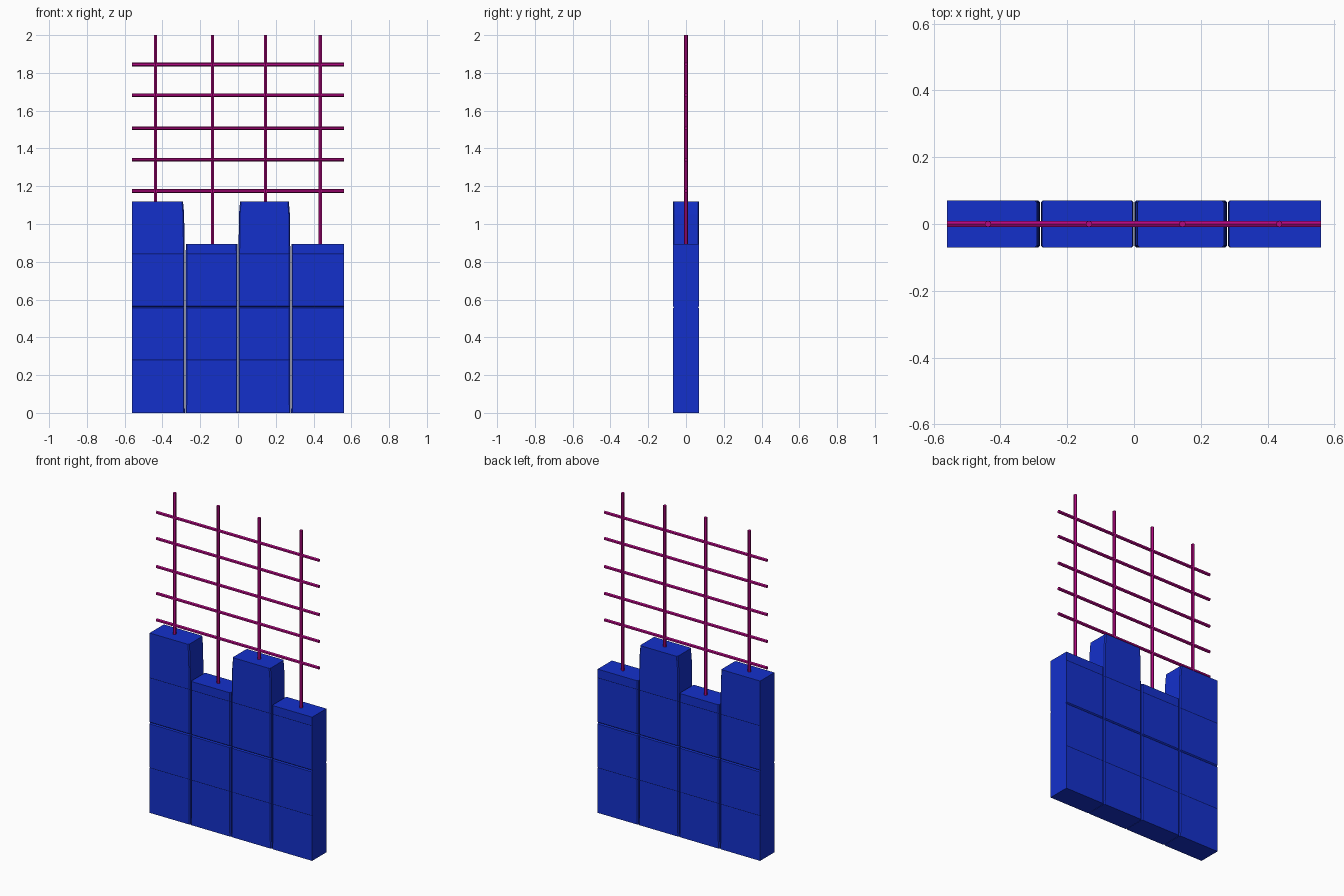
import bpy, bmesh, math
from mathutils import Vector

if "Cube" in bpy.data.objects:
    bpy.data.objects.remove(bpy.data.objects["Cube"])


def material(name, rgb):
    m = bpy.data.materials.new(name)
    m.diffuse_color = (*rgb, 1)
    m.use_nodes = True
    m.node_tree.nodes["Principled BSDF"].inputs["Base Color"].default_value = m.diffuse_color
    return m


BLUE = material("blue", (0.007, 0.03, 0.6))
MAGENTA = material("magenta", (0.45, 0.002, 0.22))
W, DEPTH = 0.28, 0.07


def column(name, index, height):
    """Stacked wall column: chamfered inner corners, shallow joint grooves."""
    x0, x1 = -0.56 + index * W, -0.56 + (index + 1) * W
    left, right = index > 0, index < 3
    # height, side inset, front/back inset
    levels = [(0, 0.001, 0), (0.05, 0.003, 0), (0.277, 0.003, 0),
              (0.28, 0.003, 0.0015), (0.283, 0.003, 0), (0.554, 0.003, 0),
              (0.56, 0.003, 0.006), (0.566, 0.003, 0), (0.837, 0.003, 0),
              (0.84, 0.003, 0.0015), (0.843, 0.003, 0)]
    levels += [(1.05, 0.005, 0), (height, 0.011, 0)] if height > 1 else [(height, 0.004, 0)]
    bm = bmesh.new()
    rings = []
    for z, sx, sy in levels:
        a = x0 + (sx if left else 0)
        b = x1 - (sx if right else 0)
        y = DEPTH - sy
        cl, cr = (0.006 if left else 0), (0.006 if right else 0)
        pts = [(a + cl, -y), (b - cr, -y)]
        pts += [(b, -y + cr), (b, y - cr)] if right else []
        pts += [(b - cr, y), (a + cl, y)]
        pts += [(a, y - cl), (a, -y + cl)] if left else []
        rings.append([bm.verts.new((px, py, z)) for px, py in pts])
    n = len(rings[0])
    for lo, hi in zip(rings, rings[1:]):
        for i in range(n):
            j = (i + 1) % n
            bm.faces.new((lo[i], lo[j], hi[j], hi[i]))
    bm.faces.new(rings[0][::-1])
    bm.faces.new(rings[-1])
    me = bpy.data.meshes.new(name)
    bm.to_mesh(me)
    bm.free()
    me.materials.append(BLUE)
    bpy.context.collection.objects.link(bpy.data.objects.new(name, me))


def bar(name, start, end, radius=0.01):
    """Six-sided rod between two points."""
    p, q = Vector(start), Vector(end)
    d = q - p
    bpy.ops.mesh.primitive_cylinder_add(
        vertices=6, radius=radius, depth=d.length, location=(p + q) / 2,
        rotation=d.to_track_quat('Z', 'Y').to_euler())
    ob = bpy.context.object
    ob.name = name
    ob.data.materials.append(MAGENTA)


# Alternating tall and short wall columns
for i, h in enumerate((1.12, 0.895, 1.12, 0.895)):
    column(f"wall_column_{i + 1}", i, h)

# Upright bars standing on the columns
for i, (x, z) in enumerate(((-0.437, 1.11), (-0.135, 0.885), (0.145, 1.11), (0.435, 0.885))):
    bar(f"upright_bar_{i + 1}", (x, 0, z), (x, 0, 2))

# Horizontal bars
for i, z in enumerate((1.175, 1.34, 1.507, 1.682, 1.845)):
    bar(f"cross_bar_{i + 1}", (-0.56, 0, z), (0.56, 0, z))
